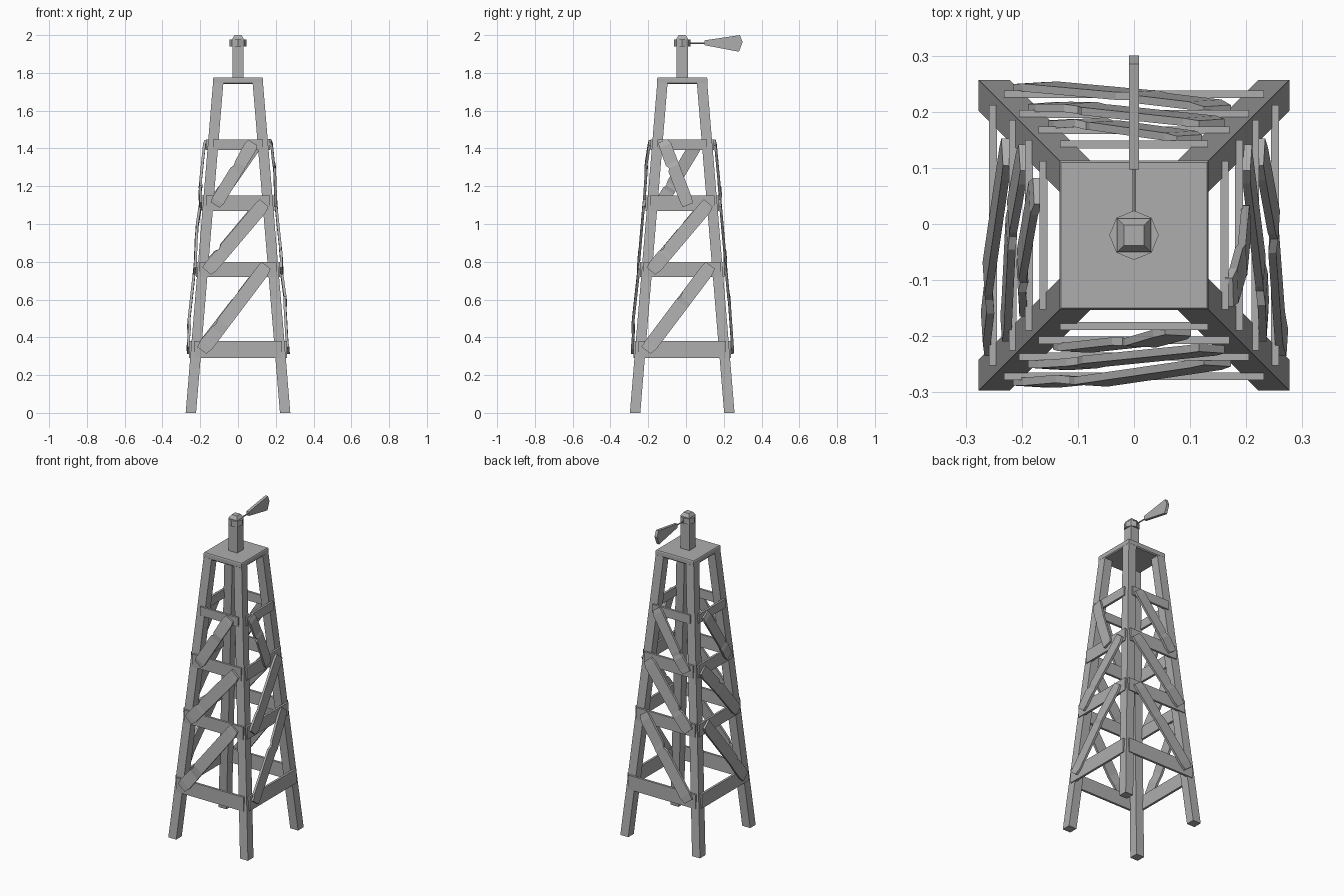
import bpy, bmesh, random
from math import pi, hypot

random.seed(4)
CY = -0.02          # tower axis in y
TOP = 1.74          # underside of the platform

cube = bpy.data.objects.get("Cube")
if cube:
    bpy.data.objects.remove(cube, do_unlink=True)

grey = bpy.data.materials.new("weathered grey")
grey.use_nodes = True
colour = (0.42, 0.42, 0.42, 1)
grey.diffuse_color = colour
grey.node_tree.nodes["Principled BSDF"].inputs["Base Color"].default_value = colour


def loft(name, rings):
    """Skin a list of equal-sized point rings and cap both ends."""
    bm = bmesh.new()
    loops = [[bm.verts.new(p) for p in ring] for ring in rings]
    n = len(loops[0])
    for a, b in zip(loops, loops[1:]):
        for i in range(n):
            j = (i + 1) % n
            bm.faces.new((a[i], a[j], b[j], b[i]))
    bm.faces.new(loops[0][::-1])
    bm.faces.new(loops[-1])
    bmesh.ops.recalc_face_normals(bm, faces=bm.faces)
    mesh = bpy.data.meshes.new(name)
    bm.to_mesh(mesh)
    bm.free()
    mesh.materials.append(grey)
    obj = bpy.data.objects.new(name, mesh)
    bpy.context.collection.objects.link(obj)
    return obj


def rect(x0, x1, y0, y1, z):
    return [(x0, y0, z), (x1, y0, z), (x1, y1, z), (x0, y1, z)]


def square(r, z):
    return rect(-r, r, CY - r, CY + r, z)


def outer(z):
    """Half width of the tower at a height."""
    return 0.277 - 0.144 * z / TOP


SIDES = {
    "front": lambda u, d, z: (u, CY - d, z),
    "back": lambda u, d, z: (u, CY + d, z),
    "left": lambda u, d, z: (d, CY + u, z),
    "right": lambda u, d, z: (-d, CY + u, z),
}


# Four leaning legs
for sx, xname in ((1, "left"), (-1, "right")):
    for sy, yname in ((-1, "front"), (1, "back")):
        rings = []
        for z in (0, TOP + 0.01):
            o = outer(z)
            i = o - 0.055
            rings.append(rect(sx * i, sx * o, CY + sy * i, CY + sy * o, z))
        loft(f"{yname}_{xname}_leg", rings)


# Horizontal planks: centre height, half length, height
RUNGS = [(0.335, 0.232, 0.09), (0.76, 0.205, 0.08),
         (1.11, 0.17, 0.08), (1.42, 0.132, 0.056)]


def rung(side, level, z, half, height):
    place = SIDES[side]
    rings = []
    for u in (-half, half):
        d = outer(z) + 0.002
        rings.append([place(u, d + a * 0.007, z + b * height / 2)
                      for a, b in ((-1, -1), (1, -1), (1, 1), (-1, 1))])
    loft(f"{side}_rung_{level}", rings)


def brace(side, level, start, end, width):
    """Diagonal plank with a chipped edge and a slightly uneven surface."""
    place = SIDES[side]
    du, dz = end[0] - start[0], end[1] - start[1]
    length = hypot(du, dz)
    pu, pz = -dz / length, du / length
    chip = random.choice((0.28, 0.6))
    rings = []
    for t in (0, 0.07, chip - 0.05, chip, chip + 0.05, 0.93, 1):
        low = high = width / 2
        if t in (0, 1):
            low *= 0.75
            high *= 0.85
        elif t == chip:
            high *= 0.7
        else:
            high += random.uniform(-0.004, 0.004)
        bulge = 0.014 + 0.03 * t * (1 - t) + random.uniform(-0.003, 0.003)
        ring = []
        for a, w in ((-1, -low), (1, -low), (1, high), (-1, high)):
            u = start[0] + du * t + pu * w
            z = start[1] + dz * t + pz * w
            ring.append(place(u, outer(z) + bulge + a * 0.007, z))
        rings.append(ring)
    loft(f"{side}_brace_{level}", rings)


# Diagonals from lowest to highest: start, end, width
BRACES = [((-0.19, 0.33), (0.15, 0.78), 0.075),
          ((-0.165, 0.75), (0.14, 1.11), 0.075),
          ((-0.12, 1.1), (0.08, 1.43), 0.068)]

for side in SIDES:
    for level, (z, half, height) in enumerate(RUNGS, 1):
        rung(side, level, z, half, height)
    for level, (start, end, width) in enumerate(BRACES, 1):
        if side == "left" and level == 3:
            # This one leans the other way
            start, end = (0.03, 1.1), (-0.1, 1.44)
        elif side == "back" and level == 3:
            start, end = (-0.13, 1.1), (0.1, 1.43)
        brace(side, level, start, end, width)


# Platform, post and tapered cap
loft("platform", [square(0.128, TOP), square(0.133, TOP + 0.006),
                  square(0.133, TOP + 0.03), square(0.13, TOP + 0.035)])
loft("post", [square(0.03, 1.77), square(0.03, 1.982)])
loft("post_cap", [square(0.03, 1.982), square(0.018, 2.0)])

# Octagonal collar around the post
bpy.ops.mesh.primitive_cylinder_add(vertices=8, radius=0.044, depth=0.035,
                                    location=(0, CY, 1.958))
collar = bpy.context.object
collar.name = "collar"
collar.data.materials.append(grey)

# Vane rod and blade
bpy.ops.mesh.primitive_cylinder_add(vertices=6, radius=0.004, depth=0.1,
                                    location=(0, 0.06, 1.958),
                                    rotation=(pi / 2, 0, 0))
rod = bpy.context.object
rod.name = "vane_rod"
rod.data.materials.append(grey)

outline = [(0.097, 1.947), (0.28, 1.912), (0.3, 1.963), (0.285, 2.0), (0.097, 1.972)]
loft("vane_blade", [[(x, y, z) for y, z in outline] for x in (-0.009, 0.009)])
